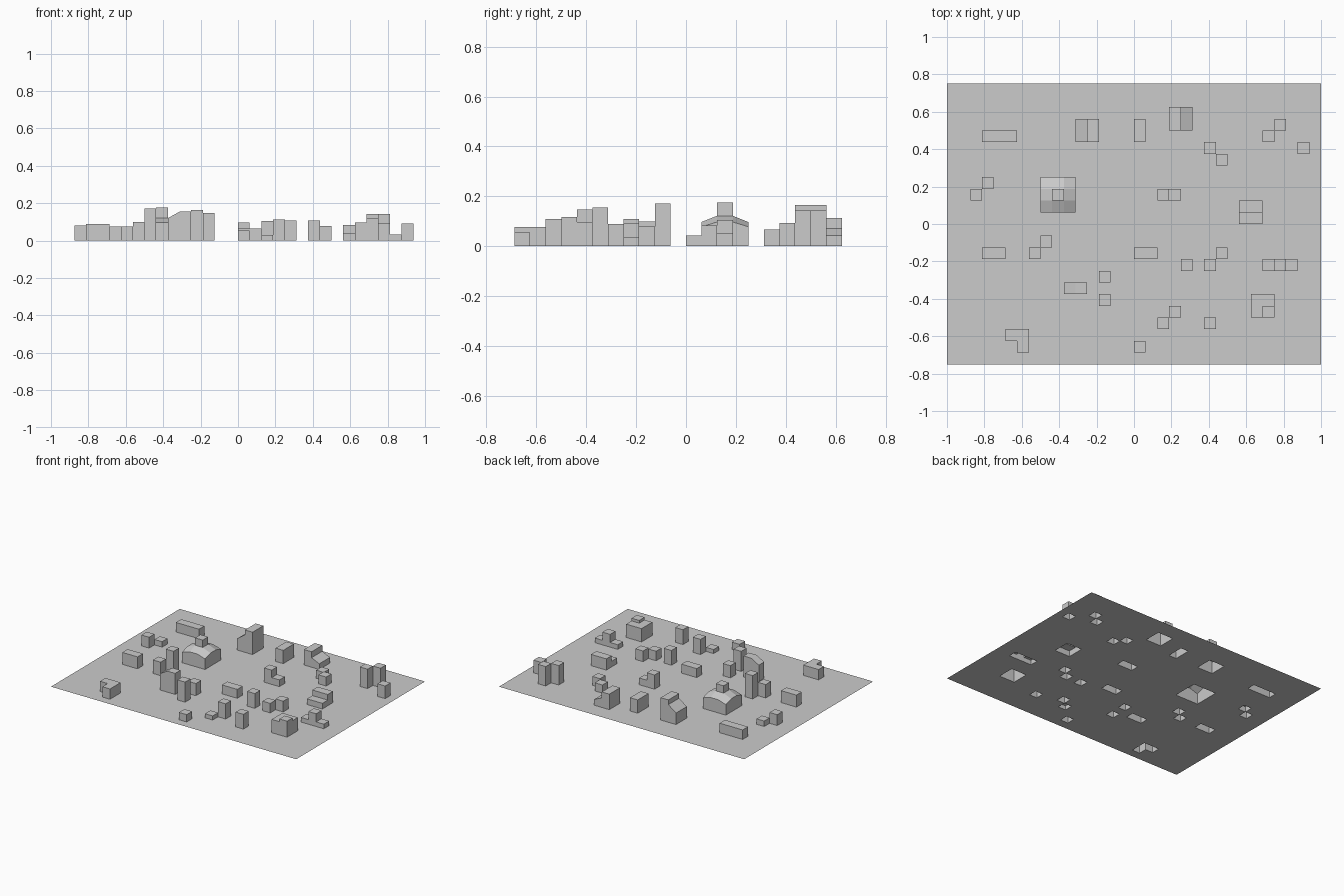
import bpy, bmesh

if "Cube" in bpy.data.objects:
    bpy.data.objects.remove(bpy.data.objects["Cube"])

C = 0.0625          # city grid cell
NX, NY = 16, 12     # half counts of cells
used = set()


def make(name, bm):
    bmesh.ops.remove_doubles(bm, verts=bm.verts, dist=1e-5)
    me = bpy.data.meshes.new(name)
    bm.to_mesh(me)
    bm.free()
    ob = bpy.data.objects.new(name, me)
    bpy.context.collection.objects.link(ob)
    return ob


def building(name, *blocks):
    """Each block is (i0, i1, j0, j1, h): h is a height or a function h(i, j) of the
    roof corner. Roofs and outer/step walls are made, with an open underside."""
    cells = {}
    for i0, i1, j0, j1, h in blocks:
        f = h if callable(h) else (lambda i, j, h=h: h)
        for i in range(i0, i1):
            for j in range(j0, j1):
                cells[i, j] = f
    used.update(cells)
    bm = bmesh.new()

    def face(pts):
        clean = [p for k, p in enumerate(pts) if p != pts[k - 1]]
        if len(clean) > 2:
            bm.faces.new([bm.verts.new((i * C, j * C, z)) for i, j, z in clean])

    for (i, j), f in cells.items():
        ring = [(i, j), (i + 1, j), (i + 1, j + 1), (i, j + 1)]
        face([(a, b, f(a, b)) for a, b in ring])
        for k, (di, dj) in enumerate([(0, -1), (1, 0), (0, 1), (-1, 0)]):
            p, q = ring[k], ring[(k + 1) % 4]
            g = cells.get((i + di, j + dj), lambda a, b: 0.0)
            if f(*p) + f(*q) > g(*p) + g(*q) + 1e-6:
                face([(*p, g(*p)), (*q, g(*q)), (*q, f(*q)), (*p, f(*p))])
    make(name, bm)


# Vaulted hall with a central tower
def vault(i, j):
    edges = (i in (-8, -5)) + (j in (1, 4))
    return (0.122, 0.097, 0.078)[edges]


building("domed_hall", (-8, -5, 1, 4, vault), (-7, -6, 2, 3, 0.176))

# Blocks with sloping wings
building("tall_stepped_block", (-4, -3, 7, 9, 0.165),
         (-5, -4, 7, 9, lambda i, j: 0.13 if i == -4 else 0.085))
building("block_with_lean_to", (3, 4, 8, 10, 0.114),
         (4, 5, 8, 10, lambda i, j: 0.07 if i == 4 else 0.042))
building("slope_roof_block", (-6, -4, -6, -5, lambda i, j: 0.12 if i == -6 else 0.155))

# Stepped blocks
building("terrace_block", (9, 11, 0, 1, 0.042), (9, 11, 1, 2, 0.083))
building("corner_tower_block", (10, 12, -8, -6, 0.098), (11, 12, -8, -7, 0.118))
building("middle_tower_row", (11, 12, -4, -3, 0.034), (12, 13, -4, -3, 0.094),
         (13, 14, -4, -3, 0.034))
building("twin_height_house", (2, 3, 2, 3, 0.105), (3, 4, 2, 3, 0.05))
building("corner_house", (-11, -9, -10, -9, 0.076), (-10, -9, -11, -10, 0.076))

# Long houses
for n, b in enumerate([(-13, -10, 7, 8, 0.07), (0, 1, 7, 9, 0.098),
                       (-13, -11, -3, -2, 0.088), (0, 2, -3, -2, 0.066)]):
    building(f"long_house_{n + 1}", b)

# Single-cell houses and towers: i, j, height
for n, (i, j, h) in enumerate([
        (11, 7, .143), (12, 8, .143), (6, 6, .06), (7, 5, .066), (14, 6, .093),
        (-13, 3, .04), (-14, 2, .08), (-8, -2, .172), (-9, -3, .099),
        (-3, -5, .09), (-3, -7, .148), (4, -4, .109), (6, -4, .07), (7, -3, .079),
        (3, -8, .112), (2, -9, .03), (6, -9, .109), (0, -11, .054)]):
    building(f"small_house_{n + 1}", (i, i + 1, j, j + 1, h))

# Ground sheet, open beneath each building
bm = bmesh.new()
for i in range(-NX, NX):
    for j in range(-NY, NY):
        if (i, j) not in used:
            bm.faces.new([bm.verts.new((a * C, b * C, 0)) for a, b in
                          [(i, j), (i + 1, j), (i + 1, j + 1), (i, j + 1)]])
make("ground", bm)
